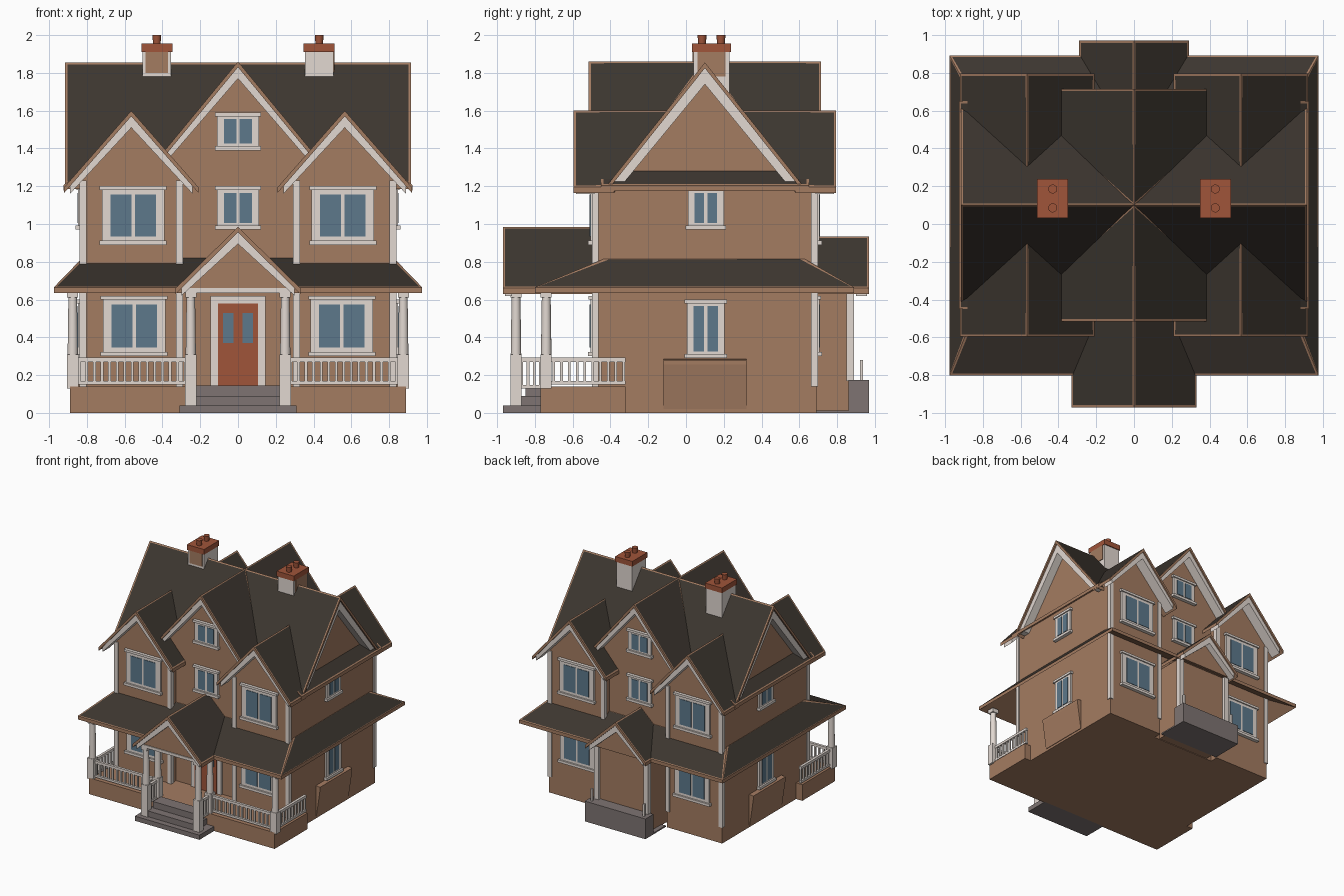
import bpy, bmesh, math
from mathutils import Vector

if "Cube" in bpy.data.objects:
    bpy.data.objects.remove(bpy.data.objects["Cube"])


def material(name, rgb):
    m = bpy.data.materials.new(name)
    m.diffuse_color = (*rgb, 1)
    m.use_nodes = True
    m.node_tree.nodes["Principled BSDF"].inputs["Base Color"].default_value = m.diffuse_color
    return m


WALL = material("tan wall", (0.37, 0.2, 0.12))
ROOF = material("dark roof", (0.046, 0.037, 0.029))
TRIM = material("off white trim", (0.76, 0.69, 0.64))
GLASS = material("blue glass", (0.11, 0.19, 0.26))
DOOR = material("orange brick", (0.35, 0.09, 0.042))
STEP = material("grey stone", (0.21, 0.175, 0.17))
YC = 0.1  # depth centre of the main house


def finish(name, bm, *mats):
    me = bpy.data.meshes.new(name)
    bm.to_mesh(me)
    bm.free()
    for m in mats:
        me.materials.append(m)
    ob = bpy.data.objects.new(name, me)
    bpy.context.collection.objects.link(ob)
    return ob


def extruded(pts, vec):
    bm = bmesh.new()
    vec = Vector(vec)
    a = [bm.verts.new(Vector(p)) for p in pts]
    b = [bm.verts.new(Vector(p) + vec) for p in pts]
    bm.faces.new(a)
    bm.faces.new(b)
    for i in range(len(a)):
        j = (i + 1) % len(a)
        bm.faces.new((a[i], a[j], b[j], b[i]))
    bmesh.ops.recalc_face_normals(bm, faces=bm.faces[:])
    bm.normal_update()
    return bm


def prism(name, pts, vec, mat):
    return finish(name, extruded(pts, vec), mat)


def box(name, x0, x1, y0, y1, z0, z1, mat):
    return prism(name, [(x0, y0, z0), (x1, y0, z0), (x1, y1, z0), (x0, y1, z0)], (0, 0, z1 - z0), mat)


def roof_slab(name, pts):
    # dark top face inset inside a tan border, with tan edges and underside
    bm = extruded(pts, (0, 0, -0.03))
    top = max(bm.faces, key=lambda f: f.normal.z)
    bmesh.ops.inset_individual(bm, faces=[top], thickness=0.017)
    top.material_index = 1
    return finish(name, bm, WALL, ROOF)


def cylinder(name, x, y, z0, z1, r0, r1, mat):
    bm = bmesh.new()
    bmesh.ops.create_cone(bm, cap_ends=True, segments=14, radius1=r0, radius2=r1, depth=z1 - z0)
    bmesh.ops.translate(bm, vec=(x, y, (z0 + z1) / 2), verts=bm.verts[:])
    for f in bm.faces:
        f.smooth = len(f.verts) == 4
    return finish(name, bm, mat)


def gable_roof(name, cx, zr, half, ze, y_end, y_ridge, y_eave, y_wall):
    # two slopes facing the front or back, with white rake boards under the overhang
    for s in (-1, 1):
        x = cx + s * half
        roof_slab(name + "_slope", [(cx, y_end, zr), (x, y_end, ze), (x, y_eave, ze), (cx, y_ridge, zr)])
        y = y_end + math.copysign(0.012, y_wall - y_end)
        xe = cx + s * (half - 0.03)
        z0, z1 = zr - 0.025, ze + 0.03 * (zr - ze) / half - 0.025
        prism(name + "_rake", [(cx, y, z0), (xe, y, z1), (xe, y, z1 - 0.045), (cx, y, z0 - 0.065)],
              (0, y_wall - y, 0), TRIM)


def plate(name, face, pos, u0, u1, z0, z1, d0, d1, mat):
    # flat panel on a wall: face is 'y' or 'x', pos is signed wall position
    s = 1 if pos > (YC if face == 'y' else 0) else -1
    a, b = sorted((pos + s * d0, pos + s * d1))
    if face == 'y':
        box(name, u0, u1, a, b, z0, z1, mat)
    else:
        box(name, a, b, u0, u1, z0, z1, mat)


def window(face, pos, u, w, z0, z1):
    h, rim = w / 2, 0.045 if w > 0.3 else 0.035
    plate("window_frame", face, pos, u - h, u + h, z0, z1, -0.01, 0.016, TRIM)
    plate("window_sill", face, pos, u - h - 0.012, u + h + 0.012, z0, z0 + 0.022, -0.01, 0.03, TRIM)
    plate("window_header", face, pos, u - h - 0.012, u + h + 0.012, z1 - 0.02, z1, -0.01, 0.026, TRIM)
    for s in (-1, 1):
        a, b = sorted((u + s * 0.009, u + s * (h - rim)))
        plate("window_pane", face, pos, a, b, z0 + rim, z1 - rim, 0.012, 0.02, GLASS)


def railing(p, q, z0=0.15):
    p, q = Vector(p), Vector(q)
    lo = [min(p[i], q[i]) for i in (0, 1)]
    hi = [max(p[i], q[i]) for i in (0, 1)]
    for a, b in ((z0, z0 + 0.018), (0.27, 0.292)):
        box("rail_bar", lo[0] - 0.011, hi[0] + 0.011, lo[1] - 0.011, hi[1] + 0.011, a, b, TRIM)
    n = max(2, round((q - p).length / 0.04))
    for i in range(n + 1):
        c = p.lerp(q, i / n)
        box("baluster", c.x - 0.007, c.x + 0.007, c.y - 0.007, c.y + 0.007, z0, 0.28, TRIM)


def column(x, y, z0):
    box("column_pedestal", x - 0.031, x + 0.031, y - 0.029, y + 0.029, z0, 0.31, TRIM)
    cylinder("column_shaft", x, y, 0.3, 0.64, 0.028, 0.023, TRIM)
    box("column_cap", x - 0.029, x + 0.029, y - 0.029, y + 0.029, 0.61, 0.645, TRIM)


# House body: centre block, two cross-gabled wings, attic
prism("centre_block", [(-0.4, -0.42, 0), (0.4, -0.42, 0), (0.4, -0.42, 1.34), (0, -0.42, 1.82),
                       (-0.4, -0.42, 1.34)], (0, 1.04, 0), WALL)
for s in (-1, 1):
    prism("wing", [(s * x, -0.49, z) for x, z in
                   ((0.3, 0), (0.83, 0), (0.83, 1.255), (0.565, 1.57), (0.3, 1.255))], (0, 1.18, 0), WALL)
    prism("basement_hatch", [(s * 0.82, -0.12, 0.285), (s * 0.87, -0.12, 0.28), (s * 0.87, -0.12, 0.255),
                             (s * 0.835, -0.12, 0.02), (s * 0.82, -0.12, 0.02)], (0, 0.44, 0), WALL)
prism("attic", [(-0.83, YC - 0.49, 1.2), (-0.83, YC + 0.49, 1.2), (-0.83, YC, 1.815)], (1.66, 0, 0), WALL)

# Main roof, with end rakes and side eaves
for e in (-1, 1):
    ye = YC + e * 0.51
    roof_slab("main_roof", [(-0.915, YC, 1.855), (0.915, YC, 1.855), (0.915, ye, 1.215), (-0.915, ye, 1.215)])
    for s in (-1, 1):
        yr = YC + e * 0.5
        prism("main_rake", [(s * 0.9, YC, 1.83), (s * 0.9, yr, 1.205), (s * 0.9, yr - e * 0.06, 1.205),
                            (s * 0.9, YC, 1.74)], (-s * 0.075, 0, 0), TRIM)
for s in (-1, 1):
    roof_slab("side_eave", [(s * 0.81, -0.45, 1.295), (s * 0.81, 0.65, 1.295),
                            (s * 0.925, 0.65, 1.205), (s * 0.925, -0.45, 1.205)])

# Gable roofs, front and back
for e in (-1, 1):
    gable_roof("centre_roof", 0, 1.86, 0.4, 1.375, YC + e * 0.615, YC, YC + e * 0.35, YC + e * 0.515)
    for s in (-1, 1):
        gable_roof("wing_roof", s * 0.565, 1.6, 0.355, 1.195, YC + e * 0.695,
                   YC + e * 0.17, YC + e * 0.48, YC + e * 0.585)
gable_roof("front_porch_roof", 0, 0.985, 0.33, 0.66, -0.97, -0.41, -0.41, -0.92)
gable_roof("back_porch_roof", 0, 0.935, 0.29, 0.66, 0.97, 0.61, 0.61, 0.9)
prism("front_porch_gable", [(-0.29, -0.925, 0.645), (0.29, -0.925, 0.645), (0, -0.925, 0.945)], (0, 0.5, 0), WALL)
prism("back_porch_gable", [(-0.25, 0.905, 0.64), (0.25, 0.905, 0.64), (0, 0.905, 0.895)], (0, -0.28, 0), WALL)
box("front_porch_beam", -0.27, 0.27, -0.932, -0.9, 0.635, 0.66, TRIM)

# Skirt roof around the ground floor
inner = [(-0.82, -0.41), (0.82, -0.41), (0.82, 0.61), (-0.82, 0.61)]
outer = [(-0.975, -0.8), (0.975, -0.8), (0.975, 0.89), (-0.975, 0.89)]
for i in range(4):
    j = (i + 1) % 4
    roof_slab("skirt_roof", [(*inner[i], 0.825), (*inner[j], 0.825), (*outer[j], 0.665), (*outer[i], 0.665)])

# Corner boards
for s in (-1, 1):
    for e in (-1, 1):
        for x, d in ((0.82, 1), (0.31, -1)):
            cx, cy = s * x, YC + e * 0.58
            box("corner_board", cx - 0.018, cx + 0.018, cy - 0.018, cy + 0.018, 0.14, 1.23, TRIM)

# Windows
for e in (-1, 1):
    wing, mid = YC + e * 0.59, YC + e * 0.52
    for s in (-1, 1):
        window('y', wing, s * 0.55, 0.33, 0.3, 0.62)
        window('y', wing, s * 0.555, 0.33, 0.89, 1.2)
    window('y', mid, 0, 0.22, 0.97, 1.2)
    window('y', mid, 0, 0.22, 1.39, 1.59)
for s in (-1, 1):
    window('x', s * 0.83, 0.105, 0.2, 0.29, 0.6)
    window('x', s * 0.83, 0.105, 0.19, 0.97, 1.2)

# Front door
plate("door_frame", 'y', -0.42, -0.145, 0.145, 0.14, 0.62, -0.01, 0.018, TRIM)
plate("door_leaf", 'y', -0.42, -0.105, 0.105, 0.14, 0.58, 0.01, 0.024, DOOR)
for s in (-1, 1):
    plate("door_glass", 'y', -0.42, *sorted((s * 0.025, s * 0.08)), 0.37, 0.53, 0.02, 0.028, GLASS)

# Front porch: deck, steps, columns, railings
box("porch_deck", -0.89, 0.89, -0.77, -0.32, 0, 0.14, WALL)
box("lower_step", -0.31, 0.31, -0.97, -0.76, 0, 0.04, STEP)
box("middle_step", -0.24, 0.24, -0.92, -0.76, 0.03, 0.09, STEP)
box("upper_step", -0.22, 0.22, -0.85, -0.74, 0.08, 0.145, STEP)
for s in (-1, 1):
    column(s * 0.875, -0.74, 0.13)
    column(s * 0.25, -0.9, 0.03)
    column(s * 0.25, -0.74, 0.13)
    railing((s * 0.28, -0.74, 0), (s * 0.84, -0.74, 0))
    railing((s * 0.87, -0.7, 0), (s * 0.87, -0.33, 0))
    railing((s * 0.25, -0.87, 0), (s * 0.25, -0.77, 0), 0.13)

# Back vestibule and its stone step
box("vestibule", -0.25, 0.25, 0.6, 0.865, 0.005, 0.65, WALL)
box("back_step_base", -0.29, 0.29, 0.691, 0.87, 0, 0.012, STEP)
box("back_step", -0.29, 0.29, 0.86, 0.97, 0, 0.175, STEP)
for s in (-1, 1):
    box("vestibule_post", s * 0.238 - 0.022, s * 0.238 + 0.022, 0.85, 0.89, 0.17, 0.65, TRIM)
    box("step_post", s * 0.25 - 0.008, s * 0.25 + 0.008, 0.922, 0.938, 0.17, 0.28, TRIM)

# Chimneys
for s in (-1, 1):
    x, y = s * 0.43, 0.135
    box("chimney", x - 0.076, x + 0.076, y - 0.095, y + 0.095, 1.55, 1.92, TRIM)
    box("chimney_cap", x - 0.082, x + 0.082, y - 0.103, y + 0.103, 1.91, 1.955, DOOR)
    for d in (-0.05, 0.05):
        cylinder("chimney_pot", x, y + d, 1.95, 2.0, 0.02, 0.024, DOOR)
box("chimney_front_panel", -0.49, -0.37, 0.034, 0.045, 1.8, 1.91, WALL)
box("chimney_side_panel", 0.5, 0.512, 0.06, 0.21, 1.78, 1.91, WALL)
